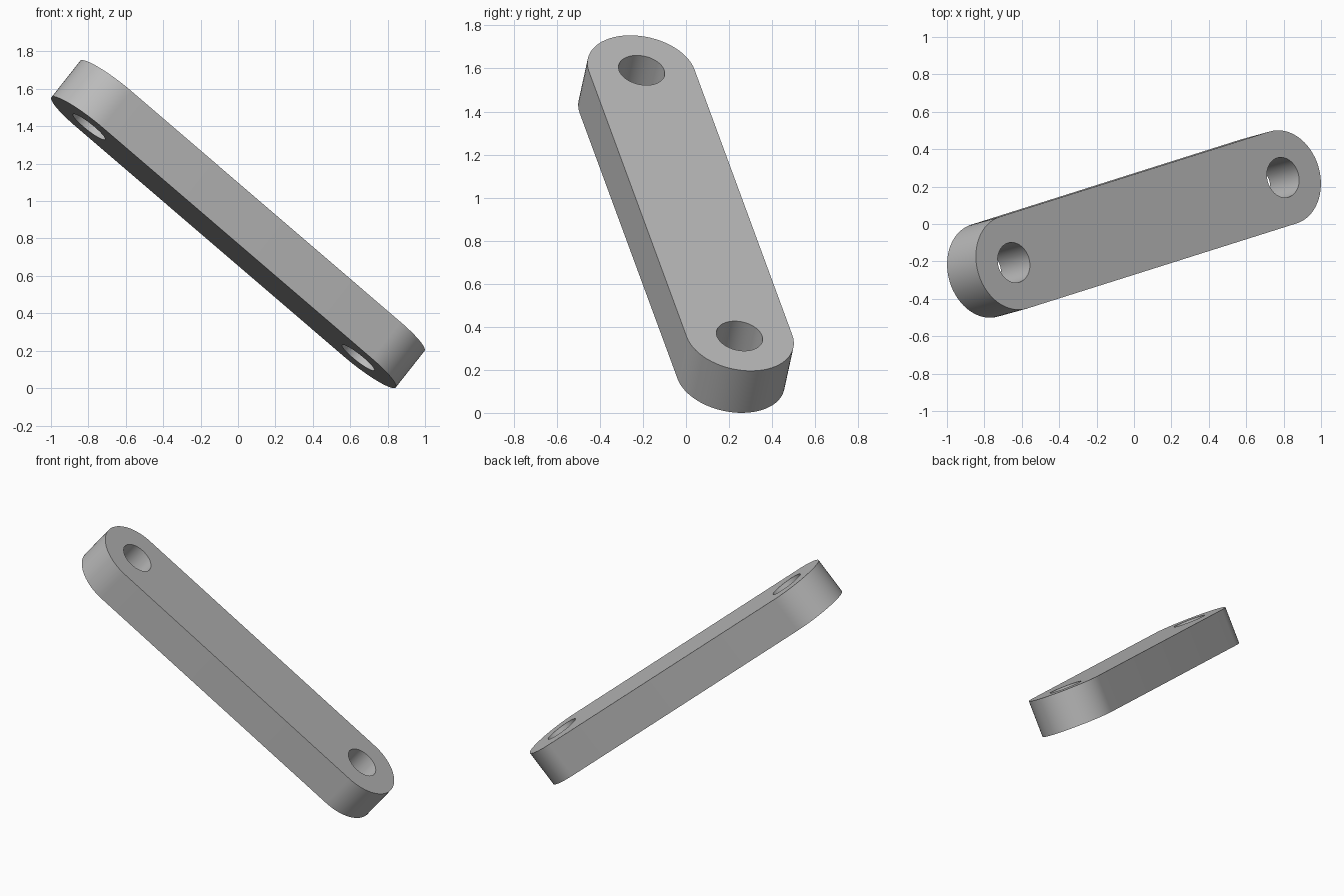
import bpy, bmesh, math
from mathutils import Vector, Matrix

cube = bpy.data.objects.get("Cube")
if cube:
    bpy.data.objects.remove(cube)

HALF_SPAN = 0.975      # centre to hole axis
END_RADIUS = 0.256
HOLE_RADIUS = 0.109
THICKNESS = 0.252
SEGMENTS = 64

# Plain grey metal
grey = bpy.data.materials.new("grey_metal")
grey.use_nodes = True
colour = (0.5, 0.5, 0.5, 1)
grey.diffuse_color = colour
grey.node_tree.nodes["Principled BSDF"].inputs["Base Color"].default_value = colour


def arc(cx, radius, start, sweep, count):
    """Points along an arc around (cx, 0)."""
    angles = [start + sweep * i / count for i in range(count + 1)]
    return [(cx + radius * math.cos(a), radius * math.sin(a)) for a in angles]


def add_loop(bm, points):
    verts = [bm.verts.new((x, y, -THICKNESS / 2)) for x, y in points]
    return [bm.edges.new((v, verts[i - 1])) for i, v in enumerate(verts)]


# Round-ended outline with a hole at each end
bm = bmesh.new()
half = SEGMENTS // 2
edges = add_loop(bm, arc(HALF_SPAN, END_RADIUS, -math.pi / 2, math.pi, half)
                 + arc(-HALF_SPAN, END_RADIUS, math.pi / 2, math.pi, half))
for side in (-1, 1):
    edges += add_loop(bm, arc(side * HALF_SPAN, HOLE_RADIUS, 0, math.tau, SEGMENTS)[:-1])
bmesh.ops.triangle_fill(bm, use_beauty=True, use_dissolve=False, edges=edges)

# Extrude the outline to full thickness
result = bmesh.ops.extrude_face_region(bm, geom=bm.faces[:], use_keep_orig=True)
top = [g for g in result["geom"] if isinstance(g, bmesh.types.BMVert)]
bmesh.ops.translate(bm, verts=top, vec=(0, 0, THICKNESS))
bmesh.ops.recalc_face_normals(bm, faces=bm.faces[:])

mesh = bpy.data.meshes.new("link_bar")
bm.to_mesh(mesh)
bm.free()
mesh.materials.append(grey)
link_bar = bpy.data.objects.new("link_bar", mesh)
bpy.context.collection.objects.link(link_bar)

# Tilt the bar: length runs down to the right, thickness points up
length_axis = Vector((0.72, 0.2275, -0.6175)).normalized()
up_axis = Vector((0.155, 0.043, 0.195))
width_axis = up_axis.cross(length_axis).normalized()
up_axis = length_axis.cross(width_axis)
rotation = Matrix((length_axis, width_axis, up_axis)).transposed().to_4x4()
link_bar.matrix_world = Matrix.Translation((0, 0, 0.877)) @ rotation

bpy.ops.object.select_all(action='DESELECT')
link_bar.select_set(True)
bpy.context.view_layer.objects.active = link_bar
bpy.ops.object.shade_smooth_by_angle(angle=math.radians(30))
